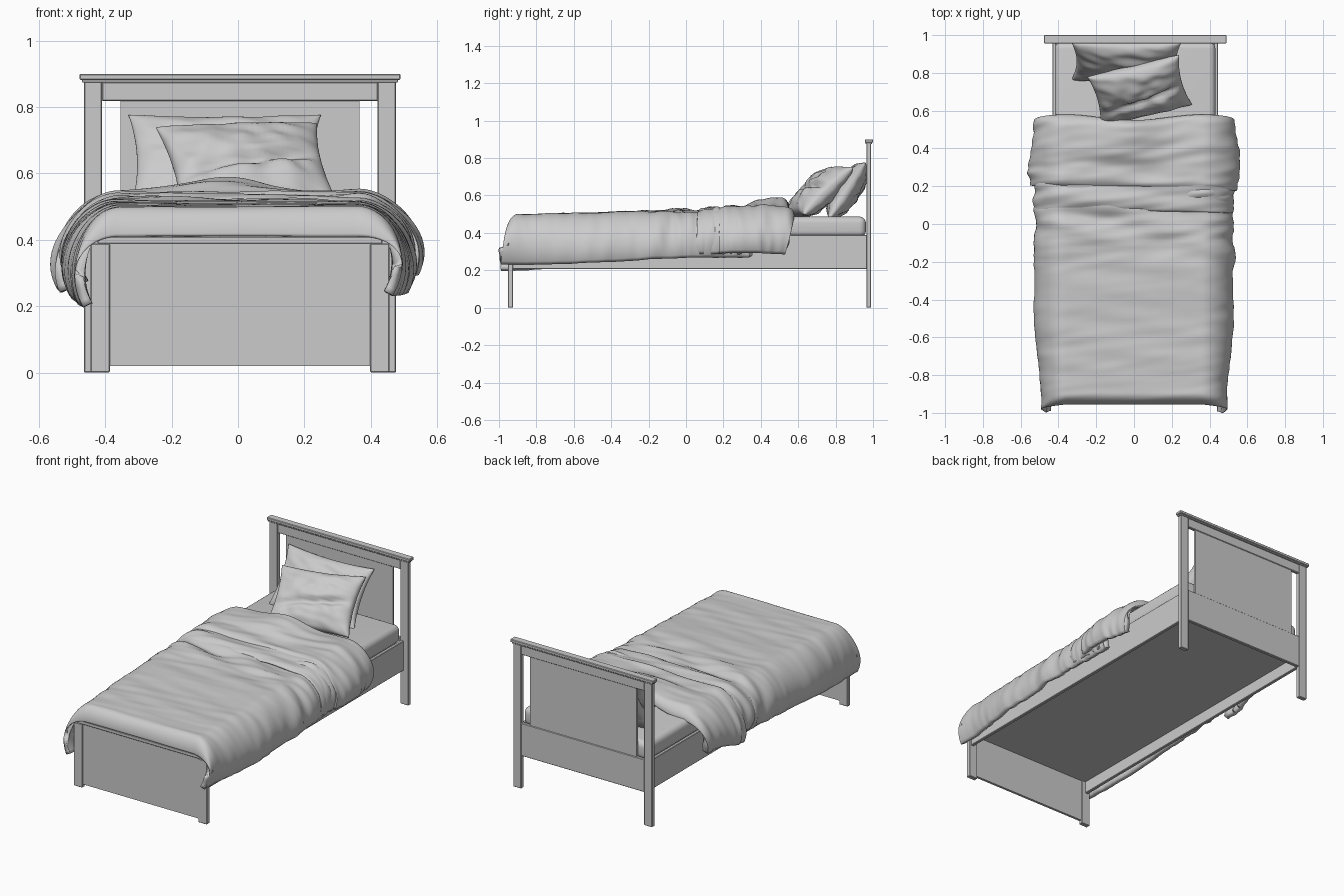
import bpy, bmesh, math
from mathutils import Matrix, Vector, noise

if "Cube" in bpy.data.objects:
    bpy.data.objects.remove(bpy.data.objects["Cube"])

CX = 0.006  # frame centre line


def box(name, x0, x1, y0, y1, z0, z1, bevel=0.003, seg=1):
    bm = bmesh.new()
    bmesh.ops.create_cube(bm, size=1)
    for v in bm.verts:
        v.co = Vector(((x0 + x1) / 2 + v.co.x * (x1 - x0),
                       (y0 + y1) / 2 + v.co.y * (y1 - y0),
                       (z0 + z1) / 2 + v.co.z * (z1 - z0)))
    if bevel:
        bmesh.ops.bevel(bm, geom=bm.edges[:], offset=bevel, segments=seg,
                        profile=0.5, affect='EDGES')
    return finish(name, bm, smooth=seg > 1)


def finish(name, bm, smooth=True):
    me = bpy.data.meshes.new(name)
    bm.to_mesh(me)
    bm.free()
    for p in me.polygons:
        p.use_smooth = smooth
    ob = bpy.data.objects.new(name, me)
    bpy.context.collection.objects.link(ob)
    return ob


def pair(name, x0, x1, *rest):
    box(name + "_right", CX + x0, CX + x1, *rest)
    box(name + "_left", CX - x1, CX - x0, *rest)


def grid(bm, f, nu, nv, flip=False):
    vs = [[bm.verts.new(f(2 * i / nu - 1, 2 * j / nv - 1)) for i in range(nu + 1)]
          for j in range(nv + 1)]
    for j in range(nv):
        for i in range(nu):
            q = [vs[j][i], vs[j][i + 1], vs[j + 1][i + 1], vs[j + 1][i]]
            bm.faces.new(q[::-1] if flip else q)


def ramp(x, a, b):
    t = min(1, max(0, (x - a) / (b - a)))
    return t * t * (3 - 2 * t)


# Headboard
pair("head_post", 0.415, 0.47, 0.964, 0.99, 0.0, 0.88)
box("head_cap", CX - 0.483, CX + 0.483, 0.956, 1.0, 0.882, 0.9)
box("head_cap_moulding", CX - 0.476, CX + 0.476, 0.96, 0.995, 0.874, 0.883, 0.002)
box("head_top_rail", CX - 0.416, CX + 0.416, 0.967, 0.988, 0.818, 0.876)
box("head_panel", CX - 0.36, CX + 0.36, 0.971, 0.984, 0.39, 0.82, 0)
box("head_bottom_rail", CX - 0.416, CX + 0.416, 0.967, 0.988, 0.2, 0.4)

# Footboard
pair("foot_post", 0.392, 0.45, -0.952, -0.925, 0.0, 0.388)
box("foot_panel", CX - 0.394, CX + 0.394, -0.946, -0.931, 0.02, 0.392, 0)
box("foot_cap", CX - 0.43, CX + 0.43, -0.953, -0.922, 0.388, 0.41)

# Side rails, base and mattress
pair("side_rail", 0.418, 0.438, -0.93, 0.967, 0.207, 0.388)
box("bed_base", CX - 0.42, CX + 0.42, -0.93, 0.966, 0.28, 0.38, 0)
box("mattress", CX - 0.425, CX + 0.425, -0.925, 0.962, 0.375, 0.487, 0.035, 5)


# Draped cloth: flat on top, hanging on both sides, rounded down at both ends
def drape(name, foot, head, shape, foot_end, head_end, thick, nu=90, nv=110):
    def f(u, v):
        y = (foot + head) / 2 + (head - foot) / 2 * math.sin(v * math.pi / 2)
        s, a = (1 if u >= 0 else -1), abs(u)
        t = max(0, (a - 0.5) / 0.5)
        top, bot, w, amp = shape(s * min(a, 0.5) * 0.72, y, s)
        for dist, (r, d) in ((y - foot, foot_end), (head - y, head_end)):
            k = 1 - min(1, max(0, dist / r))
            top -= d * (1 - math.sqrt(max(0, 1 - k * k)))
        pts = [(0.36, top), (0.46, top), (w + 0.045, bot + 0.12), (w - 0.02, bot)]
        c = [(1 - t) ** 3, 3 * t * (1 - t) ** 2, 3 * t * t * (1 - t), t ** 3]
        x = sum(k * p[0] for k, p in zip(c, pts)) if t else a * 0.72
        z = sum(k * p[1] for k, p in zip(c, pts))
        # wrinkles run across the bed and fan out down the sides
        n = noise.noise(Vector((u * 1.6, y * 11 + u * 1.2, foot * 7)))
        n += 0.5 * noise.noise(Vector((u * 3, y * 24 - u * 2, 4 + foot)))
        n *= amp
        x += n * 1.6 * t
        z += n * (1 - 0.6 * t)
        return Vector((s * x, y + edge(u, y, t), z))

    def edge(u, y, t):
        if name == "duvet":
            return -0.035 * t * ramp(-y, 0.85, 0.955)
        wave = 0.03 * ramp(abs(u), 0, 0.5) - 0.05 * t * t
        return wave * ramp(y, 0.35, 0.55) - 0.015 * u * ramp(-y, -0.35, -0.2)

    bm = bmesh.new()
    grid(bm, f, nu, nv)
    ob = finish(name, bm)
    m = ob.modifiers.new("thickness", 'SOLIDIFY')
    m.thickness, m.offset = thick, -1
    return ob


def duvet_shape(x, y, s):
    top = 0.5 + 0.02 * ramp(y, -0.9, 0.0)
    bot = 0.232 + 0.035 * ramp(y, -0.8, 0.15)
    if s < 0:
        bot -= 0.035 * (1 - ramp(y, -0.95, -0.4))
    w = 0.488 + 0.04 * ramp(y, -0.97, -0.5) - 0.012 * ramp(y, -0.2, 0.15)
    return top, bot, w, 0.006 + 0.02 * ramp(y, -0.35, 0.1)


def fold_shape(x, y, s):
    hump = 0.055 * math.exp(-((x + 0.04) / 0.17) ** 2) * ramp(y, 0.3, 0.48)
    bot = 0.29 - 0.05 * (s < 0) * (1 - ramp(y, 0.2, 0.45))
    return 0.545 + hump, bot, 0.55, 0.015


drape("duvet", -0.955, 0.34, duvet_shape, (0.06, 0.09), (0.03, 0.02), 0.03)
drape("duvet_turnover", 0.19, 0.55, fold_shape, (0.04, 0.035), (0.06, 0.06), 0.035, 90, 50)
# Gathered fold peeking out below the turnover
drape("duvet_under_fold", 0.07, 0.3,
      lambda x, y, s: (0.53, 0.285, 0.525, 0.018), (0.06, 0.025), (0.03, 0.02), 0.02, 90, 30)


# Pillows: two puffed sheets welded at the seam
def pillow(name, w, h, puff, loc, tilt, turn, roll, crease, seed):
    mat = (Matrix.Translation(loc) @ Matrix.Rotation(math.radians(turn), 4, 'Z')
           @ Matrix.Rotation(math.radians(tilt), 4, 'X')
           @ Matrix.Rotation(math.radians(roll), 4, 'Z'))

    def side(sign):
        def f(u, v):
            su, sv = math.sin(u * math.pi / 2), math.sin(v * math.pi / 2)
            k = max(0, (1 - su * su) * (1 - sv * sv))
            z = puff * k ** 0.42
            n = noise.noise(Vector((su * 3 + seed, sv * 4 + su, sign)))
            z *= 1 + 0.22 * n
            if sign > 0:  # pinched crease across the front
                z -= crease * k * math.exp(-((sv + 0.15 - 0.2 * su) / 0.12) ** 2)
            x = w * su * (1 - 0.09 * (1 - sv * sv))
            y = h * sv * (1 - 0.09 * (1 - su * su))
            return mat @ Vector((x, y, sign * z))
        return f

    bm = bmesh.new()
    grid(bm, side(1), 44, 36)
    grid(bm, side(-1), 44, 36, True)
    bmesh.ops.remove_doubles(bm, verts=bm.verts[:], dist=0.0004)
    return finish(name, bm)


pillow("back_pillow", 0.29, 0.18, 0.07, (-0.04, 0.862, 0.625), 57, 0, 0, 0.01, 1.3)
pillow("front_pillow", 0.25, 0.185, 0.08, (0.03, 0.705, 0.618), 43, 12, 2, 0.04, 5.1)
